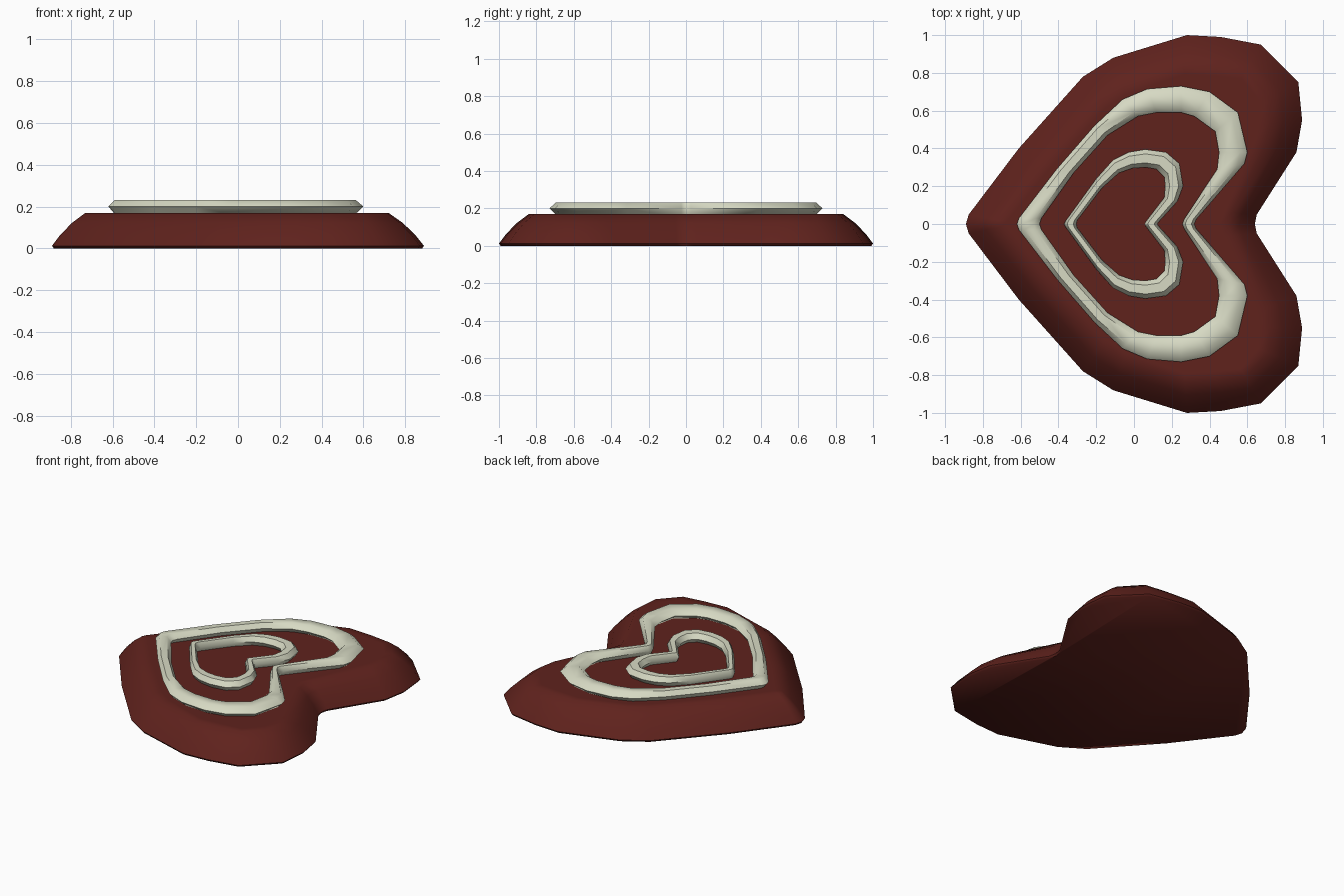
import bpy, math

if "Cube" in bpy.data.objects:
    bpy.data.objects.remove(bpy.data.objects["Cube"])


def material(name, rgb):
    m = bpy.data.materials.new(name)
    m.diffuse_color = (*rgb, 1)
    m.use_nodes = True
    m.node_tree.nodes["Principled BSDF"].inputs["Base Color"].default_value = m.diffuse_color
    return m


chocolate = material("chocolate", (0.115, 0.016, 0.012))
cream = material("cream", (0.68, 0.70, 0.55))


def mirror(half):
    # half outline runs tip -> notch, both ends lying on y = 0
    return half + [(x, -y) for x, y in half[-2:0:-1]]


def loft(name, outer, inner, profile, mat, closed, angle):
    """Loft rings between two heart outlines; profile holds (blend, z)."""
    a, b = mirror(outer), mirror(inner)
    n, k = len(a), len(profile)
    verts = [(p[0] + (q[0] - p[0]) * t, p[1] + (q[1] - p[1]) * t, z)
             for t, z in profile for p, q in zip(a, b)]
    faces = []
    for r in range(k if closed else k - 1):
        s = (r + 1) % k
        for i in range(n):
            j = (i + 1) % n
            faces.append((r * n + i, s * n + i, s * n + j, r * n + j))
    if not closed:
        faces.append(tuple(range(n)))
        faces.append(tuple(reversed(range((k - 1) * n, k * n))))
    me = bpy.data.meshes.new(name)
    me.from_pydata(verts, [], faces)
    me.materials.append(mat)
    ob = bpy.data.objects.new(name, me)
    bpy.context.collection.objects.link(ob)
    bpy.ops.object.select_all(action='DESELECT')
    ob.select_set(True)
    bpy.context.view_layer.objects.active = ob
    # consistent outward normals
    bpy.ops.object.mode_set(mode='EDIT')
    bpy.ops.mesh.select_all(action='SELECT')
    bpy.ops.mesh.normals_make_consistent(inside=False)
    bpy.ops.object.mode_set(mode='OBJECT')
    bpy.ops.object.shade_smooth_by_angle(angle=math.radians(angle))
    return ob


# heart-shaped chocolate base with sloping sides
loft("heart_base",
     [(-.89, 0), (-.875, .05), (-.61, .40), (-.27, .78), (-.11, .88), (.28, 1),
      (.46, .99), (.67, .95), (.87, .75), (.89, .55), (.86, .38), (.65, .05), (.64, 0)],
     [(-.73, 0), (-.72, .02), (-.49, .31), (-.18, .65), (-.06, .73), (.27, .84),
      (.44, .83), (.59, .81), (.71, .68), (.72, .55), (.70, .44), (.52, .06), (.50, 0)],
     [(.05, 0), (0, .012), (.25, .065), (.6, .122), (1, .17), (1.3, .17)],
     chocolate, False, 60)

# piped cream outlines with a six-sided section
section = [(0, .20), (.25, .232), (.75, .232), (1, .20), (.75, .165), (.25, .165)]
loft("large_cream_outline",
     [(-.62, 0), (-.61, .03), (-.41, .29), (-.21, .52), (-.06, .66), (.07, .715), (.25, .73),
      (.40, .70), (.55, .59), (.60, .38), (.585, .32), (.33, .025), (.32, 0)],
     [(-.50, 0), (-.49, .03), (-.32, .27), (-.14, .47), (.02, .57), (.12, .59), (.25, .59),
      (.32, .57), (.43, .49), (.45, .38), (.44, .29), (.265, .025), (.255, 0)],
     section, cream, True, 50)
loft("small_cream_outline",
     [(-.37, 0), (-.36, .02), (-.20, .24), (-.11, .34), (-.03, .38), (.06, .395), (.17, .38),
      (.24, .32), (.26, .20), (.23, .12), (.13, .01), (.125, 0)],
     [(-.305, 0), (-.30, .02), (-.17, .19), (-.08, .27), (-.01, .295), (.06, .30), (.12, .29),
      (.16, .25), (.165, .20), (.16, .14), (.06, .01), (.055, 0)],
     section, cream, True, 50)
